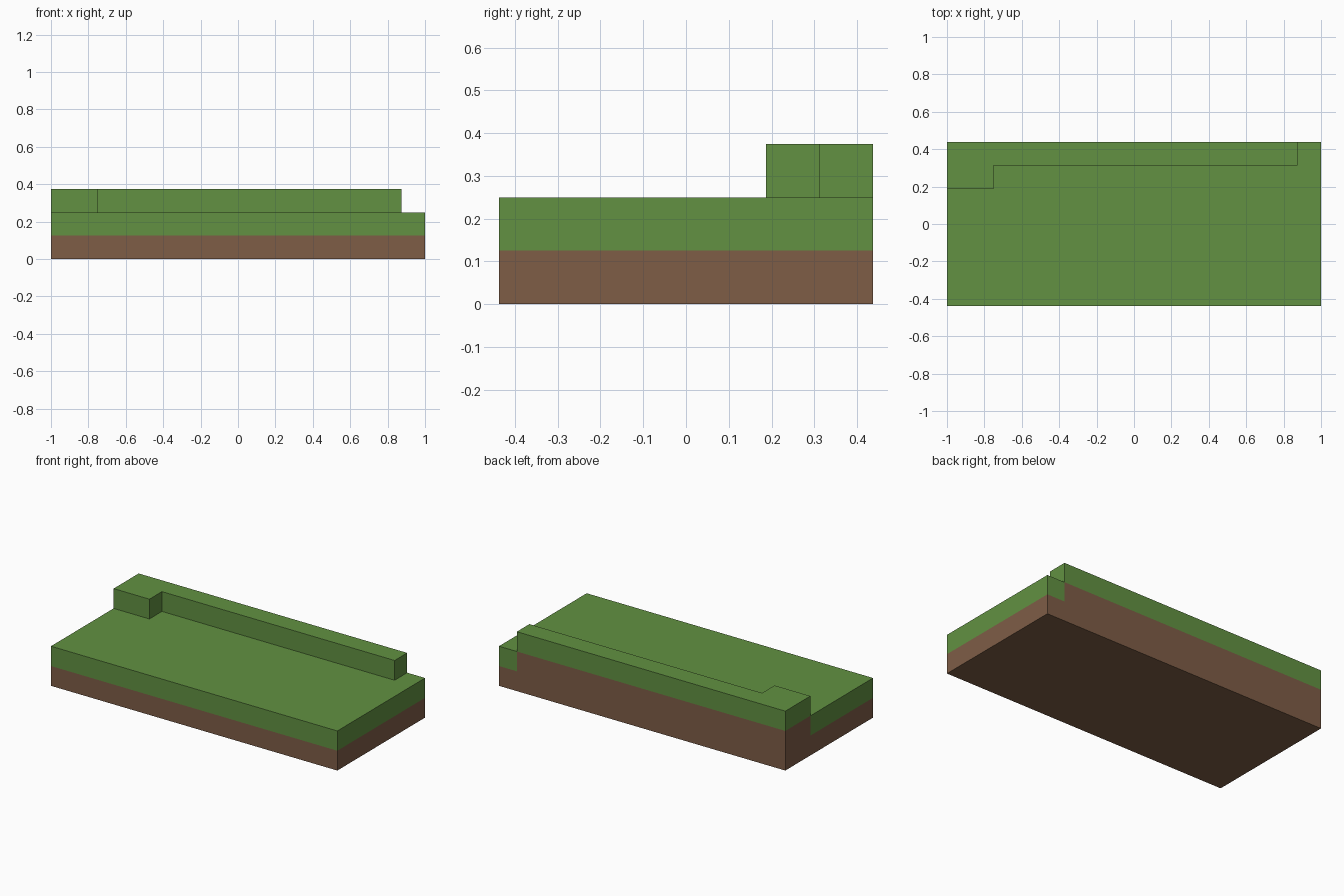
import bpy
import bmesh

cube = bpy.data.objects.get("Cube")
if cube:
    bpy.data.objects.remove(cube, do_unlink=True)

CELL = 0.125          # everything sits on a grid of cubes
HALF_X, HALF_Y = 8, 3.5


def make_material(name, rgb):
    mat = bpy.data.materials.new(name)
    mat.use_nodes = True
    colour = (*rgb, 1)
    mat.diffuse_color = colour
    mat.node_tree.nodes["Principled BSDF"].inputs["Base Color"].default_value = colour
    return mat


def on_rim(a, b):
    """True when an outline edge lies on the outer side of the block."""
    return (a[0] == b[0] and abs(a[0]) == HALF_X) or (a[1] == b[1] and abs(a[1]) == HALF_Y)


def prism(name, outline, level, mat, top=False, bottom=False, all_walls=False):
    """One-cell-high prism over an outline, leaving out buried faces."""
    bm = bmesh.new()
    low, high = ([bm.verts.new((x * CELL, y * CELL, z * CELL)) for x, y in outline]
                 for z in (level, level + 1))
    for i, point in enumerate(outline):
        j = (i + 1) % len(outline)
        if all_walls or on_rim(point, outline[j]):
            bm.faces.new((low[i], low[j], high[j], high[i]))
    if top:
        bm.faces.new(high)
    if bottom:
        bm.faces.new(low[::-1])
    bmesh.ops.delete(bm, geom=[v for v in bm.verts if not v.link_faces], context='VERTS')
    mesh = bpy.data.meshes.new(name)
    bm.to_mesh(mesh)
    bm.free()
    mesh.materials.append(mat)
    obj = bpy.data.objects.new(name, mesh)
    bpy.context.collection.objects.link(obj)
    return obj


grass = make_material("grass green", (0.122, 0.283, 0.054))
soil = make_material("soil brown", (0.209, 0.110, 0.062))

# Stepped line between the lawn and the raised bank
step = [(-HALF_X, 1.5), (-6, 1.5), (-6, 2.5), (7, 2.5), (7, HALF_Y)]
block = [(-HALF_X, -HALF_Y), (HALF_X, -HALF_Y), (HALF_X, HALF_Y), (-HALF_X, HALF_Y)]
bank = step + [(-HALF_X, HALF_Y)]
lawn = block[:3] + step[::-1]

# Soil layer, soil under the bank, lawn and turf on the bank
prism("soil_base", block, 0, soil, bottom=True)
prism("bank_soil", bank, 1, soil)
prism("lawn", lawn, 1, grass, top=True)
prism("bank_turf", bank, 2, grass, top=True, all_walls=True)
